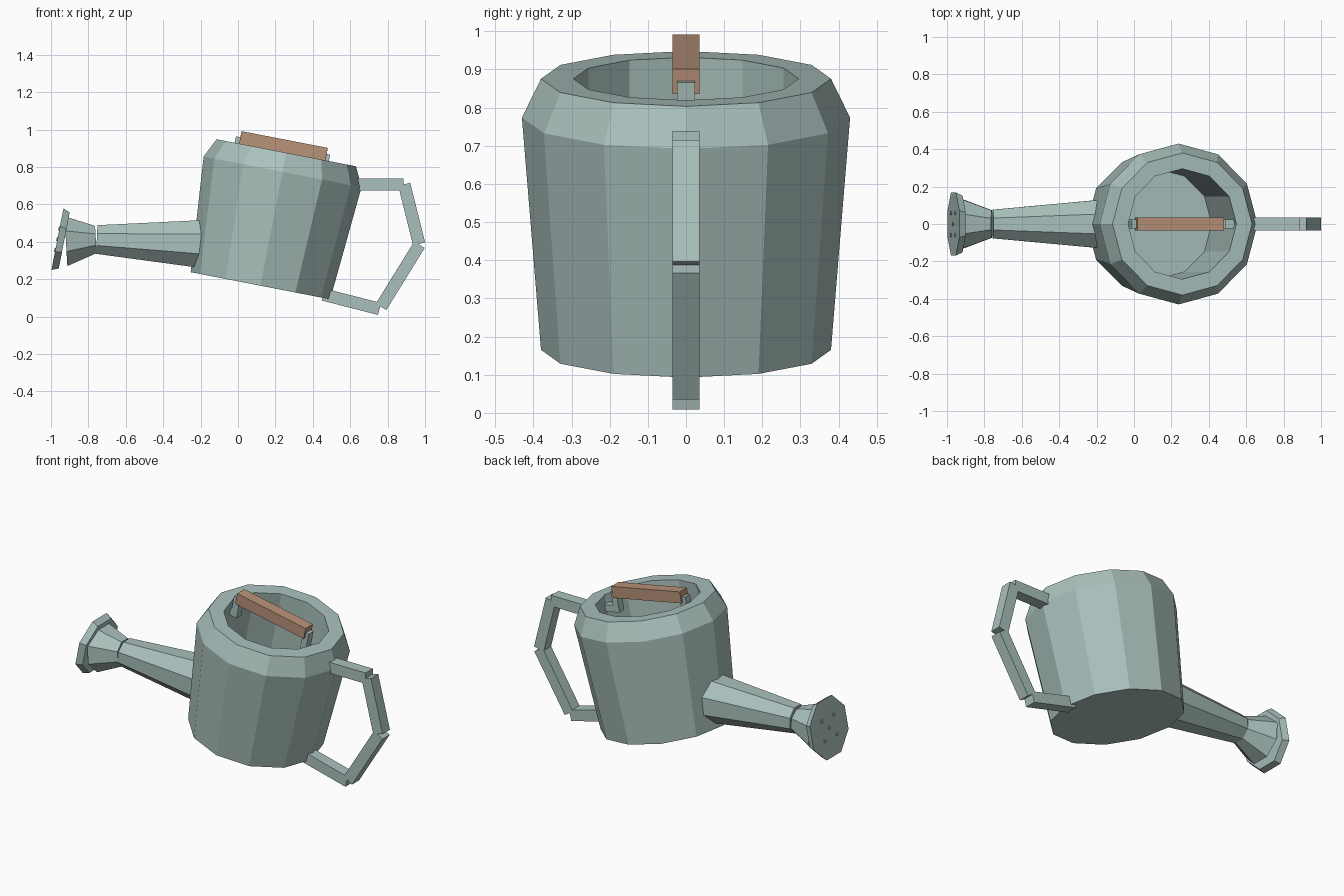
import bpy
import bmesh
from math import sin, cos, pi, radians
from mathutils import Matrix, Vector

cube = bpy.data.objects.get("Cube")
if cube:
    bpy.data.objects.remove(cube, do_unlink=True)


def material(name, rgb):
    mat = bpy.data.materials.new(name)
    mat.use_nodes = True
    mat.diffuse_color = (*rgb, 1)
    mat.node_tree.nodes["Principled BSDF"].inputs["Base Color"].default_value = (*rgb, 1)
    return mat


METAL = material("grey_green_metal", (0.40, 0.53, 0.505))
WOOD = material("brown_wood", (0.48, 0.29, 0.19))


def frame(origin, axis):
    """Matrix whose z runs along axis and whose y stays the world y."""
    z = Vector(axis).normalized()
    y = Vector((0, 1, 0))
    m = Matrix((y.cross(z), y, z)).transposed().to_4x4()
    m.translation = origin
    return m


def finish(name, bm, matrix, mat):
    bmesh.ops.recalc_face_normals(bm, faces=bm.faces)
    mesh = bpy.data.meshes.new(name)
    bm.to_mesh(mesh)
    bm.free()
    mesh.transform(matrix)
    mesh.materials.append(mat)
    obj = bpy.data.objects.new(name, mesh)
    bpy.context.collection.objects.link(obj)
    return obj


def lathe(name, profile, sides, matrix, phase=0.0, mat=METAL):
    """Turn (radius, height) points around z and cap both ends."""
    bm = bmesh.new()
    rings = []
    for r, h in profile:
        angles = [phase + 2 * pi * i / sides for i in range(sides)]
        rings.append([bm.verts.new((r * cos(a), r * sin(a), h)) for a in angles])
    for low, high in zip(rings, rings[1:]):
        for i in range(sides):
            j = (i + 1) % sides
            bm.faces.new((low[i], low[j], high[j], high[i]))
    bm.faces.new(rings[0])
    bm.faces.new(rings[-1])
    return finish(name, bm, matrix, mat)


def box(name, low, high, matrix, mat=METAL):
    low, high = Vector(low), Vector(high)
    bm = bmesh.new()
    bmesh.ops.create_cube(bm, size=1)
    for v in bm.verts:
        v.co = (low + high) / 2 + v.co * (high - low)
    return finish(name, bm, matrix, mat)


def taper(name, start, end, r0, r1):
    """Eight-sided tapered tube between two (x, z) points."""
    a, b = (Vector((p[0], 0, p[1])) for p in (start, end))
    return lathe(name, [(r0, 0), (r1, (b - a).length)], 8, frame(a, b - a), pi / 8)


# Tilted hollow body
TILT = radians(11)
UP = Vector((sin(TILT), 0, cos(TILT)))
BASE = Vector((0.12, 0, 0.165))
HEIGHT = 0.724
lathe("body", [(0.38, 0), (0.43, 0.62), (0.38, HEIGHT), (0.295, HEIGHT), (0.295, 0.03)],
      12, frame(BASE, UP))

# Wooden grip over the opening, held by two brackets
rim = frame(BASE + UP * HEIGHT, UP)
box("top_grip", (-0.257, -0.035, 0), (0.213, 0.035, 0.068), rim, WOOD)
for side, inner, outer in (("right", -0.24, -0.281), ("left", 0.195, 0.232)):
    wall = 0.31 if outer > 0 else -0.31
    box(f"{side}_grip_post", (min(inner, outer), -0.023, -0.09),
        (max(inner, outer), 0.023, 0.035), rim)
    box(f"{side}_grip_foot", (min(inner, wall), -0.023, -0.09),
        (max(inner, wall), 0.023, -0.05), rim)

# Spout and flared head
taper("spout", (-0.15, 0.386), (-0.755, 0.412), 0.143, 0.083)
taper("spout_flare", (-0.76, 0.412), (-0.92, 0.403), 0.079, 0.144)
face_axis = Vector((-cos(TILT), 0, sin(TILT)))
plate = frame(Vector((-0.929, 0, 0.407)), face_axis)
lathe("spout_plate", [(0.165, 0), (0.182, 0.037)], 8, plate, pi / 8)

# Five small nozzles on the plate
for n, (u, v) in enumerate([(0, 0), (1, 1), (1, -1), (-1, 1), (-1, -1)]):
    spot = plate @ Matrix.Translation((u * 0.058, v * 0.058, 0.03))
    lathe(f"nozzle_{n + 1}", [(0.011, 0), (0.011, 0.012)], 8, spot)

# Side handle made of four straight bars
bars = [
    ("upper", (0.60, 0.706), (0.885, 0.706)),
    ("outer_upper", (0.889, 0.707), (0.968, 0.389)),
    ("outer_lower", (0.97, 0.384), (0.765, 0.052)),
    ("lower", (0.455, 0.118), (0.757, 0.041)),
]
for label, p, q in bars:
    a, b = Vector((p[0], 0, p[1])), Vector((q[0], 0, q[1]))
    box(f"handle_{label}_bar", (-0.033, -0.035, 0), (0.033, 0.035, (b - a).length),
        frame(a, b - a))
